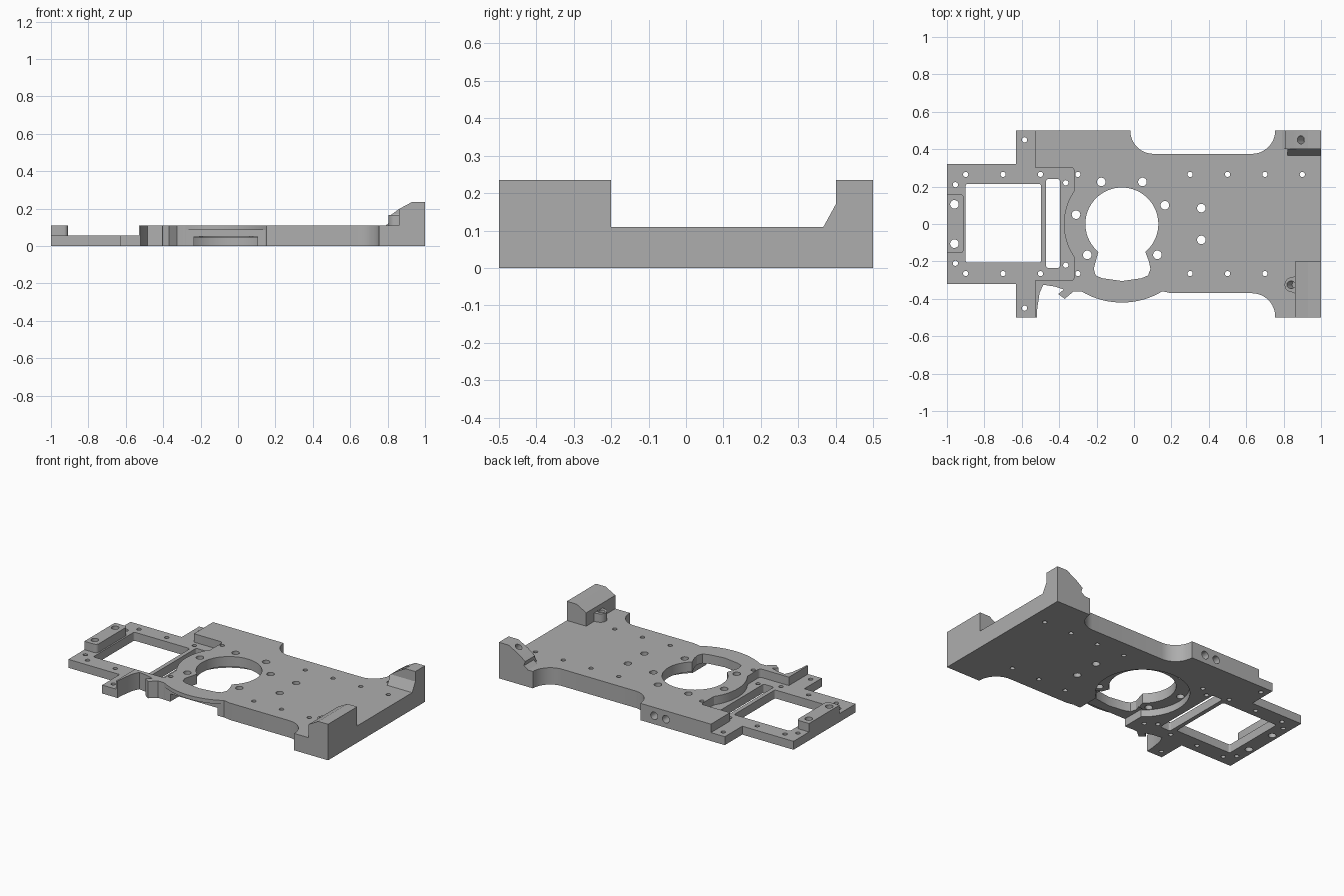
import bpy, bmesh, math
from mathutils import Vector, Matrix

old = bpy.data.objects.get("Cube")
if old:
    bpy.data.objects.remove(old, do_unlink=True)

grey = bpy.data.materials.new("plain grey")
grey.use_nodes = True
grey.diffuse_color = (0.42, 0.42, 0.42, 1)
grey.node_tree.nodes["Principled BSDF"].inputs["Base Color"].default_value = (0.42, 0.42, 0.42, 1)

TOP, LOW, LIP = 0.11, 0.055, 0.085
CX = -0.065  # centre of the large opening


def arc(cx, cy, r, start, end, n=12):
    angles = [math.radians(start + (end - start) * i / n) for i in range(n + 1)]
    return [(cx + r * math.cos(a), cy + r * math.sin(a)) for a in angles]


def rounded(x0, x1, y0, y1, r):
    return (arc(x1 - r, y1 - r, r, 0, 90, 5) + arc(x0 + r, y1 - r, r, 90, 180, 5)
            + arc(x0 + r, y0 + r, r, 180, 270, 5) + arc(x1 - r, y0 + r, r, 270, 360, 5))


def finish(name, bm):
    bmesh.ops.recalc_face_normals(bm, faces=bm.faces)
    mesh = bpy.data.meshes.new(name)
    bm.to_mesh(mesh)
    bm.free()
    mesh.materials.append(grey)
    ob = bpy.data.objects.new(name, mesh)
    bpy.context.collection.objects.link(ob)
    return ob


def prism(name, pts, a, b, axis="z"):
    """Extrude a profile from a to b along z (xy profile), y (xz) or x (yz)."""
    place = {"z": lambda p, t: (p[0], p[1], t), "y": lambda p, t: (p[0], t, p[1]),
             "x": lambda p, t: (t, p[0], p[1])}[axis]
    bm = bmesh.new()
    face = bm.faces.new([bm.verts.new(place(p, a)) for p in pts])
    out = bmesh.ops.extrude_face_region(bm, geom=[face])
    step = Vector(place((0, 0), b - a))
    bmesh.ops.translate(bm, vec=step, verts=[v for v in out["geom"] if isinstance(v, bmesh.types.BMVert)])
    return finish(name, bm)


def drills(name, holes):
    """Round cutters; each hole is (centre, axis, radius, length)."""
    bm = bmesh.new()
    for centre, axis, r, length in holes:
        turn = Vector(axis).to_track_quat("Z", "Y").to_matrix().to_4x4()
        bmesh.ops.create_cone(bm, cap_ends=True, segments=20, radius1=r, radius2=r,
                              depth=length, matrix=Matrix.Translation(centre) @ turn)
    return finish(name, bm)


def cut(ob, cutter, keep=False, operation="DIFFERENCE"):
    mod = ob.modifiers.new("cut", "BOOLEAN")
    mod.operation, mod.solver, mod.object = operation, "EXACT", cutter
    bpy.context.view_layer.objects.active = ob
    bpy.ops.object.modifier_apply(modifier=mod.name)
    cutter.hide_render = True
    if not keep:
        bpy.data.objects.remove(cutter, do_unlink=True)


# Main plate outline, anticlockwise from the front of the narrow end
outline = [(-1, -0.32), (-0.63, -0.32), (-0.63, -0.5), (-0.52, -0.5), (-0.517, -0.45),
           (-0.505, -0.37), (-0.485, -0.325), (-0.42, -0.335), (-0.375, -0.35),
           (-0.405, -0.375), (-0.37, -0.4), (-0.325, -0.362), (-0.3, -0.36)]
outline += arc(CX, 0, 0.42, -121, -59, 20)
outline += [(0.2, -0.37)] + arc(0.63, -0.495, 0.125, 90, 0)
outline += [(0.755, -0.5), (1, -0.5), (1, 0.5)] + arc(0.63, 0.5, 0.125, 0, -90)
outline += arc(0.105, 0.5, 0.125, -90, -180)
outline += [(-0.63, 0.5), (-0.63, 0.32), (-1, 0.32)]
plate = prism("base_plate", outline, 0, TOP)

# Lowered narrow end and the pocket beside the large opening
cut(plate, prism("low_step", [(-1.1, -0.6), (-0.53, -0.6), (-0.53, 0.6), (-1.1, 0.6)], LOW, 0.3))
pocket = [(-0.6, -0.303)] + arc(-0.34, -0.283, 0.02, -90, 0, 5)
pocket += arc(CX, 0, 0.31, 214, 146, 20) + arc(-0.34, 0.283, 0.02, 0, 90, 5) + [(-0.6, 0.303)]
cut(plate, prism("pocket", pocket, LOW, 0.3))

# Rectangular window and narrow slot
cut(plate, prism("window", rounded(-0.9, -0.497, -0.207, 0.215, 0.012), -0.1, 0.3))
cut(plate, prism("slot", rounded(-0.47, -0.396, -0.235, 0.24, 0.012), -0.1, 0.3))

# Keyhole opening
keyhole = arc(CX, 0, 0.195, -50, 230, 48)
keyhole += [(-0.205, -0.2), (-0.215, -0.24), (-0.205, -0.275), (-0.17, -0.29), (CX, -0.305),
            (0.04, -0.29), (0.075, -0.275), (0.088, -0.24), (0.08, -0.2)]
cut(plate, prism("keyhole", keyhole, -0.1, 0.3))

# Underside recess, its front channel and the undercut below the curved lip
cut(plate, prism("recess", arc(CX, 0, 0.275, 0, 354, 59), -0.1, 0.045))
cut(plate, prism("channel", [(-0.235, -0.5), (0.105, -0.5), (0.105, -0.2), (-0.235, -0.2)], -0.1, 0.05))
cut(plate, prism("undercut", [(-0.29, -0.5), (0.16, -0.5), (0.16, -0.362), (-0.29, -0.362)], -0.1, LIP))

# Raised pad on the narrow end
pad = prism("end_pad", [(-1, -0.155)] + arc(-0.93, -0.135, 0.02, -90, 0, 5)
            + arc(-0.93, 0.14, 0.02, 0, 90, 5) + [(-1, 0.16)], LOW, TOP)

# Vertical screw holes
small = [(x / 10, y) for x in (-9, -7, -5, -3, 3, 5, 7) for y in (0.265, -0.265)] + [(0.9, 0.265)]
small += [(x, s * y) for x, y in ((-0.955, 0.21), (-0.585, 0.45), (-0.365, 0.22)) for s in (1, -1)]
large = [(-0.96, 0.105), (-0.96, -0.105), (-0.175, 0.225), (0.045, 0.225), (0.165, 0.1),
         (0.36, 0.085), (0.36, -0.085), (0.125, -0.165), (-0.25, -0.165), (-0.31, 0.05)]
up = (0, 0, 1)
screws = drills("screw_holes", [((x, y, 0.05), up, r, 0.4)
                                for group, r in ((small, 0.014), (large, 0.023)) for x, y in group])
cut(pad, screws, keep=True)
cut(plate, screws)

# Two blind holes in the back edge
cut(plate, drills("edge_holes", [((x, 0.5, LOW), (0, 1, 0), 0.025, 0.2) for x in (-0.12, -0.205)]))

# Corner posts: stepped nose profile, sloped top and angled screw holes
nose = [(0.79, TOP), (0.82, 0.13), (0.81, 0.16), (0.86, 0.197)]
crown = [(0.93, 0.235), (1, 0.235), (1, TOP)]
back_post = prism("back_post", nose + crown, 0.4, 0.5, "y")
front_post = prism("front_post", [(0.86, TOP), (0.86, 0.197)] + crown, -0.5, -0.2, "y")
boss = prism("screw_boss", arc(0.845, -0.325, 0.04, 90, 270, 12) + [(0.87, -0.375), (0.87, -0.275)], TOP, 0.165)
cut(front_post, boss, operation="UNION")
tilt = (-0.5, 0, 0.85)
cut(back_post, drills("back_screw", [((0.895, 0.45, 0.21), tilt, 0.022, 0.12)]))
cut(front_post, drills("front_screw", [((0.84, -0.325, 0.165), tilt, 0.02, 0.09)]))

# Sloped foot along the inner side of the back post
foot = prism("back_post_foot", [(0.367, TOP), (0.4, TOP), (0.4, 0.17)], 0.82, 1, "x")

for ob in (plate, pad, back_post, front_post, foot):
    bpy.ops.object.select_all(action="DESELECT")
    ob.select_set(True)
    bpy.context.view_layer.objects.active = ob
    bpy.ops.object.shade_smooth_by_angle(angle=math.radians(25))
